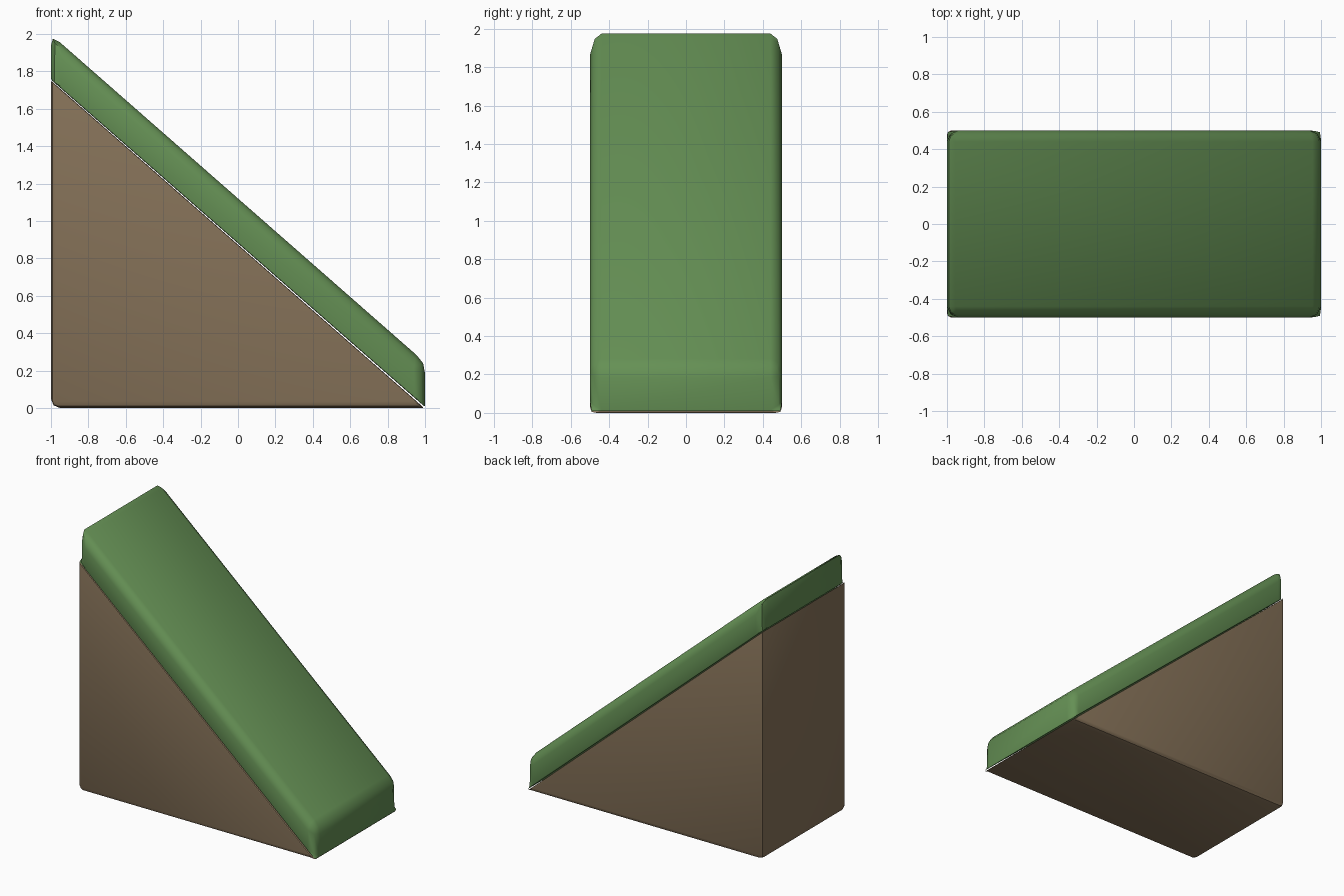
import bpy

if "Cube" in bpy.data.objects:
    bpy.data.objects.remove(bpy.data.objects["Cube"])


def beveled_prism(name, profile, color, weight_rule, width=0.06):
    """Extrude an xz profile across y, then round its edges by weight."""
    n = len(profile)
    verts = [(x, y, z) for y in (-0.5, 0.5) for x, z in profile]
    faces = [tuple(range(n)), tuple(range(2 * n - 1, n - 1, -1))]
    faces += [(i, i + n, (i + 1) % n + n, (i + 1) % n) for i in range(n)]
    mesh = bpy.data.meshes.new(name)
    mesh.from_pydata(verts, [], faces)
    weights = mesh.attributes.new("bevel_weight_edge", 'FLOAT', 'EDGE')
    for edge in mesh.edges:
        a, b = edge.vertices
        weights.data[edge.index].value = weight_rule({a % n, b % n})
    obj = bpy.data.objects.new(name, mesh)
    bpy.context.collection.objects.link(obj)
    mat = bpy.data.materials.new(name + "_color")
    mat.diffuse_color = color
    mat.use_nodes = True
    mat.node_tree.nodes["Principled BSDF"].inputs["Base Color"].default_value = mat.diffuse_color
    mesh.materials.append(mat)

    bevel = obj.modifiers.new("rounded_edges", 'BEVEL')
    bevel.limit_method = 'WEIGHT'
    bevel.width = width
    bevel.segments = 2
    bevel.use_clamp_overlap = False
    bpy.ops.object.select_all(action='DESELECT')
    obj.select_set(True)
    bpy.context.view_layer.objects.active = obj
    bpy.ops.object.modifier_apply(modifier=bevel.name)
    bpy.ops.object.shade_smooth_by_angle(angle=0.7)
    return obj


# Earth wedge: soft base and rear corners, crisp along the slope
beveled_prism("earth_wedge", [(-1, 0), (0.995, 0), (-1, 1.75)],
              (0.24, 0.17, 0.10, 1),
              lambda pts: {(0, 1): 0.6, (0,): 0.8, (0, 2): 0.4}.get(
                  tuple(sorted(pts)), 0.15))

# Grass layer: rounded top and ends, crisp along the seam
beveled_prism("grass_slab", [(-1, 1.755), (1, 0.005), (1, 0.243), (-1, 1.997)],
              (0.13, 0.28, 0.09, 1),
              lambda pts: 0.15 if pts <= {0, 1} else 1.0)
